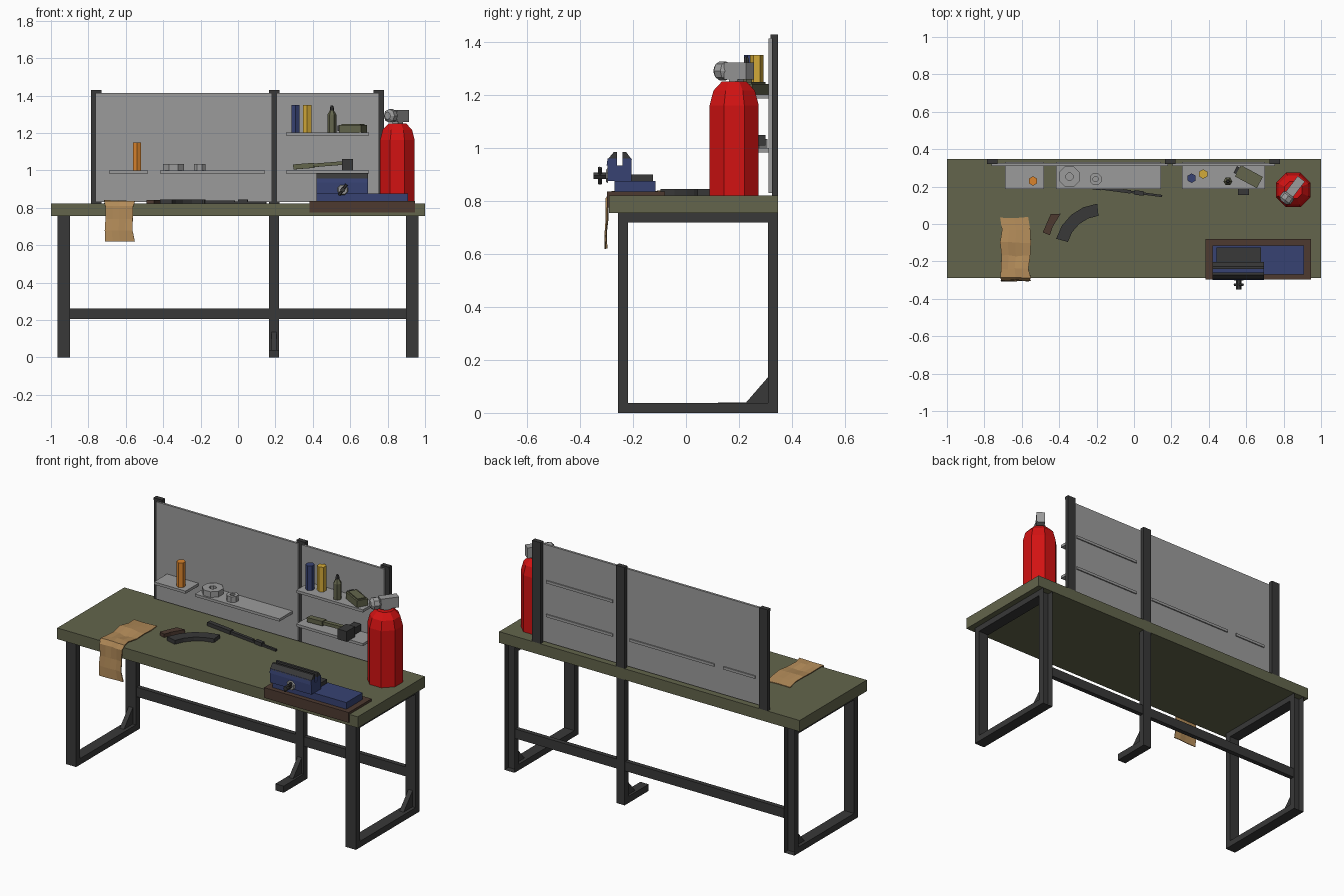
import bpy, bmesh, math, random
from mathutils import Vector, Matrix

if "Cube" in bpy.data.objects:
    bpy.data.objects.remove(bpy.data.objects["Cube"])

random.seed(4)


def mat(name, r, g, b):
    m = bpy.data.materials.new(name)
    m.diffuse_color = (r, g, b, 1)
    m.use_nodes = True
    m.node_tree.nodes["Principled BSDF"].inputs["Base Color"].default_value = m.diffuse_color
    return m


OLIVE = mat("olive", .125, .13, .072)
DARK = mat("dark_grey", .04, .04, .04)
GREY = mat("light_grey", .33, .33, .33)
RED = mat("red", .65, .006, .006)
BLUE = mat("blue", .038, .055, .17)
YELLOW = mat("yellow", .65, .4, .04)
ORANGE = mat("orange", .7, .23, .025)
TAN = mat("tan", .45, .26, .1)
BROWN = mat("brown", .075, .042, .03)


def finish(bm, name, m, matrix=None):
    bmesh.ops.recalc_face_normals(bm, faces=bm.faces)
    me = bpy.data.meshes.new(name)
    bm.to_mesh(me)
    bm.free()
    me.materials.append(m)
    ob = bpy.data.objects.new(name, me)
    bpy.context.collection.objects.link(ob)
    if matrix:
        ob.matrix_world = matrix
    return ob


def boxes(name, m, *bounds, matrix=None):
    """One object from boxes given as (x0, x1, y0, y1, z0, z1)."""
    bm = bmesh.new()
    for x0, x1, y0, y1, z0, z1 in bounds:
        t = Matrix.Translation(((x0 + x1) / 2, (y0 + y1) / 2, (z0 + z1) / 2))
        s = Matrix.Diagonal((x1 - x0, y1 - y0, z1 - z0, 1))
        bmesh.ops.create_cube(bm, size=1, matrix=t @ s)
    return finish(bm, name, m, matrix)


def lathe(name, m, profile, sides, loc, turn=0.0, rot=None, closed=False):
    """Spin (radius, height) points round the local z axis."""
    bm = bmesh.new()
    rings = [[bm.verts.new((r * math.cos(turn + math.tau * i / sides),
                            r * math.sin(turn + math.tau * i / sides), z))
              for i in range(sides)] for r, z in profile]
    pairs = list(zip(rings, rings[1:]))
    if closed:
        pairs.append((rings[-1], rings[0]))
    else:
        bm.faces.new(rings[0])
        bm.faces.new(rings[-1])
    for a, b in pairs:
        for i in range(sides):
            j = (i + 1) % sides
            bm.faces.new((a[i], a[j], b[j], b[i]))
    return finish(bm, name, m, Matrix.Translation(loc) @ (rot or Matrix()))


def prism(name, m, pts, axis, a, b):
    """Extrude a flat outline along x or z from a to b."""
    bm = bmesh.new()
    put = (lambda p, h: (h, *p)) if axis == 'x' else (lambda p, h: (*p, h))
    lo = [bm.verts.new(put(p, a)) for p in pts]
    hi = [bm.verts.new(put(p, b)) for p in pts]
    bm.faces.new(lo)
    bm.faces.new(hi)
    for i in range(len(pts)):
        j = (i + 1) % len(pts)
        bm.faces.new((lo[i], lo[j], hi[j], hi[i]))
    return finish(bm, name, m)


def aim(p, q):
    """Matrix at p whose local x axis points to q."""
    d = Vector(q) - Vector(p)
    return Matrix.Translation(p) @ d.to_track_quat('X', 'Z').to_matrix().to_4x4()


# Table top and steel frame
boxes("table_top", OLIVE, (-1, 1, -.29, .348, .755, .822))
for side, x in (("left", -.965), ("right", .897)):
    X = (x, x + .068)
    frame = boxes(side + "_leg_frame", DARK,
                  (*X, -.257, -.22, 0, .755), (*X, .31, .348, 0, .755),
                  (*X, -.22, .31, 0, .037), (*X, -.22, .31, .72, .755))
    # the rear legs are channels, open at the back
    bm = bmesh.new()
    bm.from_mesh(frame.data)
    bmesh.ops.delete(bm, geom=[f for f in bm.faces
                               if f.calc_center_median().y > .345], context='FACES')
    bm.to_mesh(frame.data)
    bm.free()
boxes("rear_crossbar", DARK, (-.897, .897, .315, .343, .205, .262))
boxes("centre_leg", DARK, (.165, .22, .31, .348, 0, .755), (.165, .22, .12, .31, 0, .04))
for name, x in (("left", -.931), ("right", .931), ("centre", .193)):
    prism(name + "_gusset", DARK, [(.225, .037), (.31, .037), (.31, .135)], 'x',
          x - .014, x + .014)

# Back panel with posts and shelves
for i, x in enumerate((-.787, .165, .725)):
    boxes(f"panel_post_{i}", DARK, (x, x + .056, .325, .348, .822, 1.415),
          (x, x + .056, .32, .348, 1.415, 1.43))
boxes("back_panel", GREY, (-.762, .181, .311, .325, .83, 1.415),
      (.206, .755, .311, .325, .83, 1.415))
for i, (x0, x1, z) in enumerate(((-.69, -.48, 1), (-.418, .145, 1),
                                 (.257, .7, 1), (.257, .7, 1.203))):
    boxes(f"shelf_{i}", GREY, (x0, x1, .187, .332, z - .016, z))

# Cans and bottles on the shelves
for name, m, x, y, z in (("orange_can", ORANGE, -.54, .23, 1),
                         ("blue_can", BLUE, .308, .245, 1.203),
                         ("yellow_can", YELLOW, .37, .267, 1.203)):
    lathe(name, m, [(.0255, 0), (.0255, .148)], 6, (x, y, z), math.pi / 6)
lathe("oil_bottle", OLIVE, [(.024, 0), (.024, .095), (.011, .118)], 6, (.502, .228, 1.203))
lathe("oil_bottle_cap", DARK, [(.011, 0), (.011, .012), (.006, .026)], 6, (.502, .228, 1.321))
flask = aim((.545, .29, 1.226), (.685, .215, 1.226))
boxes("lying_flask", OLIVE, (.012, .145, -.034, .034, -.023, .017),
      (.022, .135, -.024, .024, .017, .023), matrix=flask)
boxes("lying_flask_cap", DARK, (-.004, .012, -.02, .02, -.015, .014), matrix=flask)

# Tape rolls
for i, (x, y, r, hole) in enumerate(((-.345, .253, .06, .021), (-.205, .24, .034, .015))):
    lathe(f"tape_roll_{i}", GREY, [(r, 0), (r, .034), (hole, .034), (hole, 0)], 8,
          (x, y, 1), math.pi / 8, closed=True)

# Hammer
boxes("hammer_handle", OLIVE, (0, .11, -.018, .018, -.012, .015),
      (.11, .27, -.013, .013, -.008, .011), matrix=aim((.297, .25, 1.017), (.55, .228, 1.037)))
boxes("hammer_head", DARK, (.555, .615, .155, .235, 1, 1.062),
      (.562, .61, .235, .3, 1.01, 1.05))

# Fire extinguisher
lathe("extinguisher_body", RED,
      [(.1, 0), (.1, .34), (.085, .395), (.05, .43)], 8, (.852, .182, .822), math.pi / 8)
valve = aim((.855, .19, 1.25), (.91, .262, 1.25))
boxes("extinguisher_valve", GREY, (-.04, .065, -.024, .024, .01, .073),
      (-.02, .02, -.02, .02, -.005, .01), matrix=valve)
lathe("extinguisher_nozzle", GREY, [(.022, 0), (.036, .015), (.036, .045), (.02, .06)], 8,
      (.835, .163, 1.292), 0, aim((0, 0, 0), (-.6, -.8, 0)) @ Matrix.Rotation(math.pi / 2, 4, 'Y'))

# Vise on its wooden block
boxes("vise_block", BROWN, (.382, .945, -.298, -.08, .775, .836))
boxes("vise_base", BLUE, (.42, .91, -.27, -.115, .836, .876))
boxes("vise_bridge", BLUE, (.42, .695, -.296, -.205, .876, .935))
prism("vise_front_jaw", BLUE, [(-.3, .935), (-.26, .935), (-.26, .96), (-.296, .96)], 'x', .42, .695)
prism("vise_front_jaw_plate", DARK, [(-.298, .955), (-.26, .955), (-.26, .985), (-.273, .985)],
      'x', .42, .695)
prism("vise_rear_jaw", BLUE, [(-.24, .935), (-.205, .935), (-.205, .96), (-.24, .96)], 'x', .42, .695)
prism("vise_rear_jaw_plate", DARK, [(-.24, .955), (-.203, .955), (-.226, .985), (-.24, .985)],
      'x', .42, .695)
boxes("vise_slide", DARK, (.44, .68, -.205, -.125, .876, .9))
tilt = Matrix.Rotation(math.pi / 2, 4, 'X')
lathe("vise_nut", GREY, [(.03, 0), (.025, .008)], 8, (.56, -.295, .896), math.pi / 8, tilt)
lathe("vise_screw", DARK, [(.014, 0), (.014, .055)], 6, (.56, -.295, .896), 0, tilt)
lathe("vise_handle", DARK, [(.008, -.036), (.008, .036)], 6, (.56, -.325, .896), 0,
      Matrix.Rotation(math.radians(35), 4, 'Y'))

# Cloth draped over the front edge
path = [(.035, .826), (-.03, .834), (-.1, .838), (-.17, .829), (-.24, .835), (-.288, .837),
        (-.3, .81), (-.301, .74), (-.306, .68), (-.304, .62)]
bm = bmesh.new()
rows = []
for k, (y, z) in enumerate(path):
    x0, x1 = -.72 + random.uniform(0, .018), -.55 + random.uniform(-.018, 0)
    row = []
    for i in range(5):
        w = random.uniform(-.004, .004)
        p = (x0 + (x1 - x0) * i / 4, y + w, z + (w if 0 < k < 5 else 0))
        row.append(bm.verts.new(p))
    rows.append(row)
for a, b in zip(rows, rows[1:]):
    for i in range(4):
        bm.faces.new((a[i], a[i + 1], b[i + 1], b[i]))
cloth = finish(bm, "cloth", TAN)
cloth.modifiers.new("thickness", 'SOLIDIFY').thickness = .005

# Loose parts on the table: curved clip, wooden grip, long rod
c, r0, r1 = Vector((-.17, -.145)), .19, .255
arc = [math.radians(96 + 69 * i / 4) for i in range(5)]
outline = [c + Vector((math.cos(a), math.sin(a))) * r1 for a in arc]
outline += [c + Vector((math.cos(a), math.sin(a))) * r0 for a in reversed(arc)]
prism("curved_clip", DARK, [tuple(p) for p in outline], 'z', .822, .845)
prism("wooden_grip", BROWN, [(-.445, .053), (-.392, .055), (-.435, -.015), (-.45, -.06),
                             (-.488, -.045)], 'z', .822, .843)
boxes("long_rod", DARK, (0, .17, -.013, .013, -.008, .014), (.17, .33, -.009, .009, -.008, .01),
      (.33, .5, -.006, .006, -.008, .004), (.35, .4, -.012, .012, -.008, .014),
      matrix=aim((-.345, .215, .83), (.147, .15, .83)))
